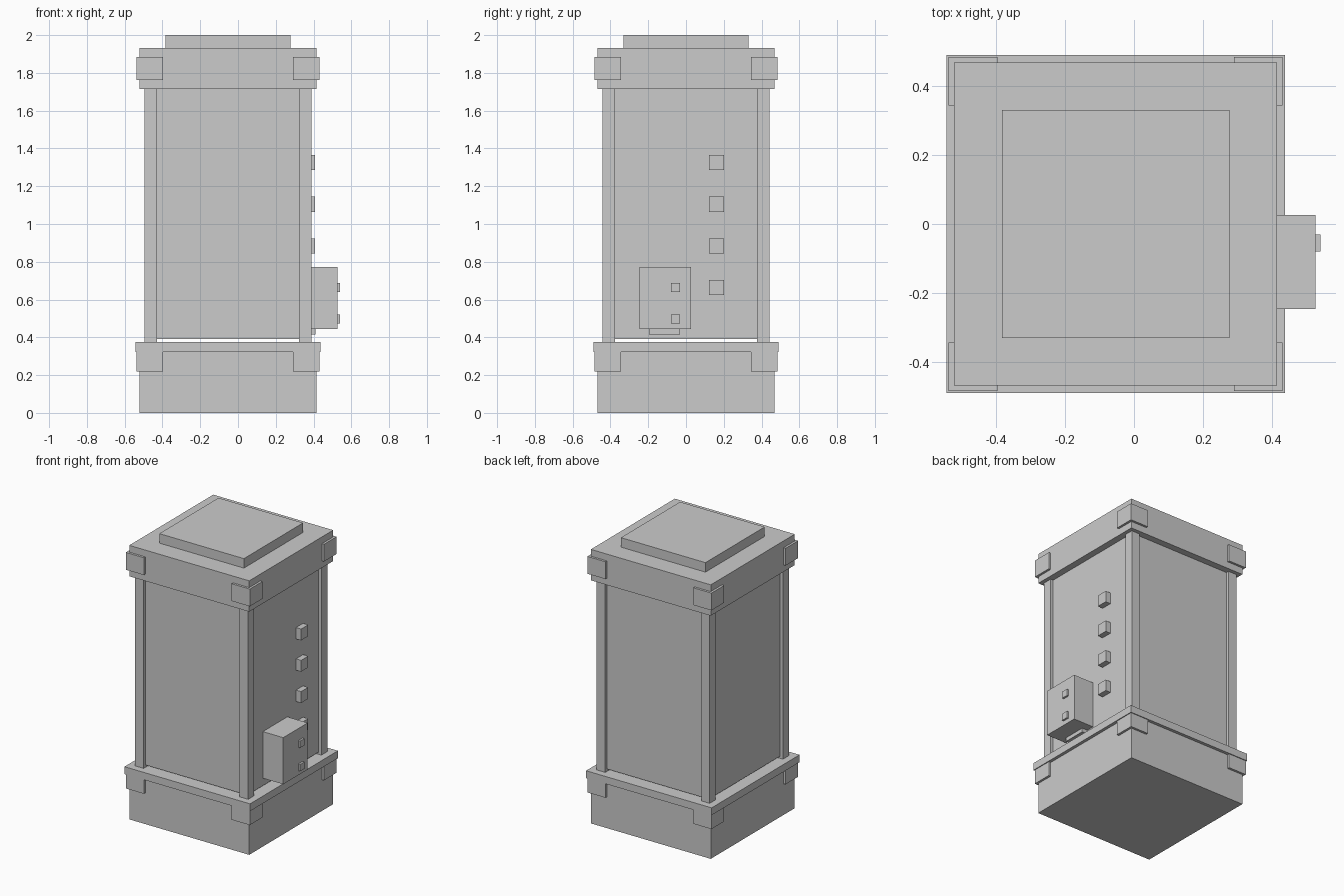
import bpy

if "Cube" in bpy.data.objects:
    bpy.data.objects.remove(bpy.data.objects["Cube"])

grey = bpy.data.materials.new("light_grey")
grey.diffuse_color = (0.6, 0.6, 0.6, 1)
grey.use_nodes = True
grey.node_tree.nodes["Principled BSDF"].inputs["Base Color"].default_value = grey.diffuse_color

CX = -0.053  # centre line of the cabinet, offset by the side box


def box(name, x0, x1, y0, y1, z0, z1):
    bpy.ops.mesh.primitive_cube_add(
        size=1, location=((x0 + x1) / 2, (y0 + y1) / 2, (z0 + z1) / 2))
    ob = bpy.context.object
    ob.name = name
    ob.scale = (x1 - x0, y1 - y0, z1 - z0)
    bpy.ops.object.transform_apply(location=False, rotation=False, scale=True)
    ob.data.materials.append(grey)
    return ob


def slab(name, half, z0, z1):
    """Square block centred on the cabinet."""
    return box(name, CX - half, CX + half, -half, half, z0, z1)


def corners(name, inner, outer, z0, z1):
    """Same block at all four corners."""
    for sx, xs in ((-1, "left"), (1, "right")):
        for sy, ys in ((-1, "front"), (1, "back")):
            x = sorted((CX + sx * inner, CX + sx * outer))
            y = sorted((sy * inner, sy * outer))
            box(f"{name}_{ys}_{xs}", *x, *y, z0, z1)


# Main stack
slab("base", 0.468, 0, 0.35)
slab("base_trim", 0.490, 0.322, 0.374)
slab("body", 0.42, 0.39, 1.73)
slab("cap", 0.468, 1.715, 1.933)
slab("top_plate", 0.33, 1.92, 2.0)

# Corner posts and brackets
corners("post", 0.375, 0.441, 0.36, 1.73)
corners("base_bracket", 0.343, 0.484, 0.22, 0.35)
corners("cap_bracket", 0.343, 0.484, 1.763, 1.885)

# Row of studs on the right side
for i in range(4):
    z = 0.663 + i * 0.2207
    box(f"side_stud_{i + 1}", 0.35, 0.407, 0.122, 0.201, z - 0.04, z + 0.04)

# Control box with mounting foot and two buttons
box("control_box", 0.355, 0.526, -0.247, 0.026, 0.443, 0.772)
box("control_box_foot", 0.35, 0.41, -0.196, -0.032, 0.416, 0.46)
for name, z in (("lower", 0.498), ("upper", 0.663)):
    box(f"{name}_button", 0.515, 0.54, -0.079, -0.031, z - 0.024, z + 0.024)
